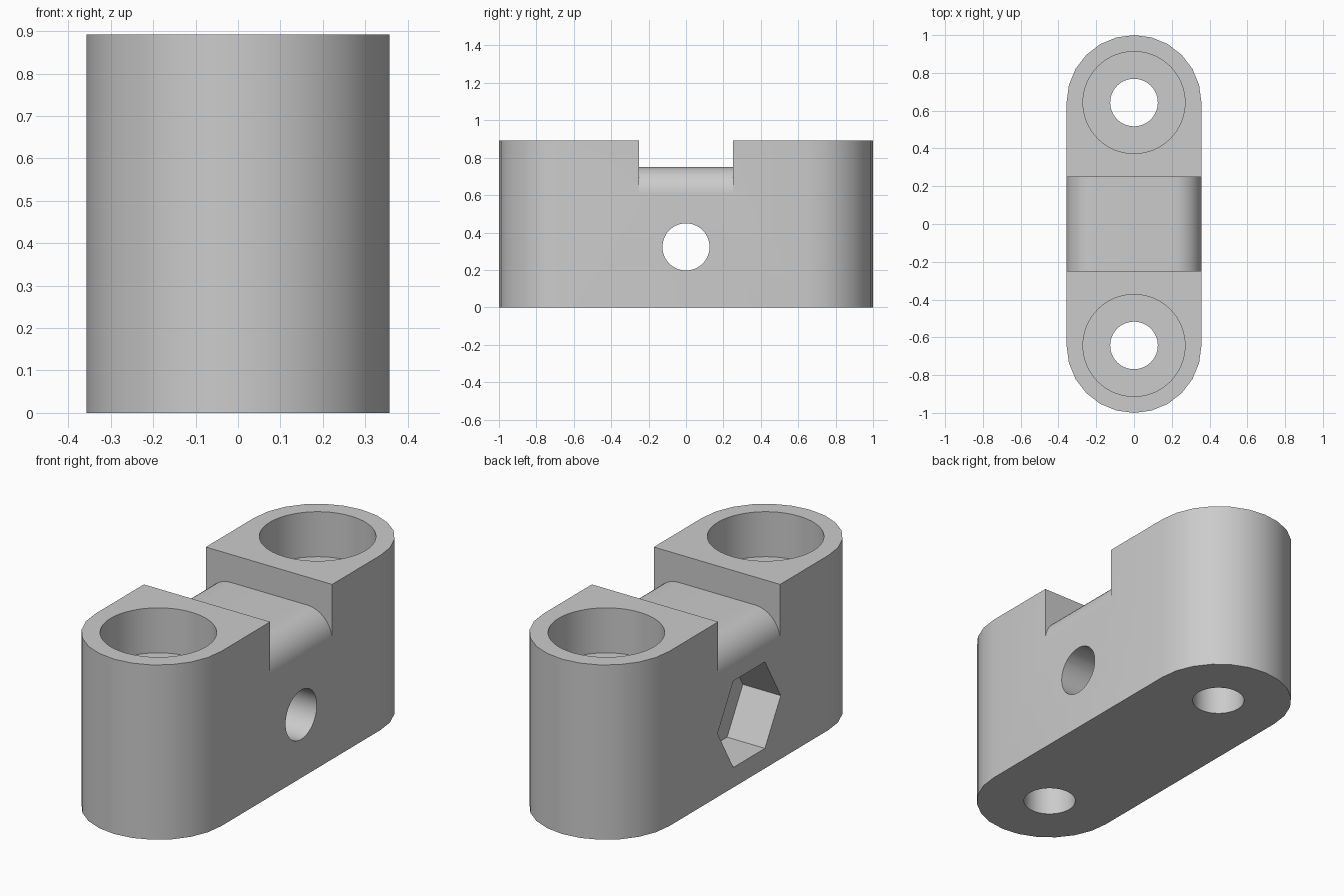
import bpy, bmesh
from math import sin, cos, pi, radians
from mathutils import Vector

cube = bpy.data.objects.get("Cube")
if cube:
    bpy.data.objects.remove(cube, do_unlink=True)

R = 0.357            # half width and end radius
PITCH = 0.643        # bolt hole distance from centre
HEIGHT = 0.893
SADDLE_TOP, FILLET = 0.75, 0.143
CROSS_Z = 0.323      # height of the cross hole

grey = bpy.data.materials.new("plain_grey")
grey.use_nodes = True
grey.diffuse_color = (0.6, 0.6, 0.6, 1)
grey.node_tree.nodes["Principled BSDF"].inputs["Base Color"].default_value = (0.6, 0.6, 0.6, 1)


def arc(cx, cy, r, start, end, n):
    angles = [radians(start + (end - start) * i / n) for i in range(n + 1)]
    return [(cx + r * cos(a), cy + r * sin(a)) for a in angles]


def circle(cx, cy, r, n):
    return arc(cx, cy, r, 0, 360, n)[:-1]


def prism(name, outline, axis, low, high):
    """Extrude a flat outline along the x, y or z axis."""
    place = {"x": lambda u, v, w: (w, u, v),
             "y": lambda u, v, w: (u, w, v),
             "z": lambda u, v, w: (u, v, w)}[axis]
    bm = bmesh.new()
    face = bm.faces.new([bm.verts.new(place(u, v, low)) for u, v in outline])
    ext = bmesh.ops.extrude_face_region(bm, geom=[face])
    moved = [g for g in ext["geom"] if isinstance(g, bmesh.types.BMVert)]
    bmesh.ops.translate(bm, verts=moved, vec=Vector(place(0, 0, high - low)))
    bmesh.ops.recalc_face_normals(bm, faces=bm.faces)
    mesh = bpy.data.meshes.new(name)
    bm.to_mesh(mesh)
    bm.free()
    mesh.materials.append(grey)
    obj = bpy.data.objects.new(name, mesh)
    bpy.context.collection.objects.link(obj)
    return obj


# Round-ended block
block = prism("clamp_block",
              arc(0, PITCH, R, 0, 180, 12) + arc(0, -PITCH, R, 180, 360, 12),
              "z", 0, HEIGHT)

# Notch that leaves a saddle with rounded shoulders
inner, low = R - FILLET, SADDLE_TOP - FILLET
saddle = ([(-0.5, 1), (-0.5, low)] + arc(-inner, low, FILLET, 180, 90, 12)
          + arc(inner, low, FILLET, 90, 0, 12) + [(0.5, low), (0.5, 1)])
cutters = [prism("notch_cutter", saddle, "y", -0.25, 0.25)]

# Bolt holes with counterbores
for side in (-1, 1):
    y = side * PITCH
    cutters.append(prism("bolt_hole_cutter", circle(0, y, 0.126, 48), "z", -0.1, 1))
    cutters.append(prism("counterbore_cutter", circle(0, y, 0.27, 64), "z", HEIGHT - 0.23, 1))

# Cross hole with a hexagonal nut pocket on one side
cutters.append(prism("cross_hole_cutter", circle(0, CROSS_Z, 0.126, 48), "x", -0.5, 0.5))
cutters.append(prism("nut_pocket_cutter", circle(0, CROSS_Z, 0.255, 6), "x", -0.5, -R + 0.214))

bpy.context.view_layer.objects.active = block
for cutter in cutters:
    cutter.hide_render = True
    mod = block.modifiers.new(cutter.name, "BOOLEAN")
    mod.operation = "DIFFERENCE"
    mod.solver = "EXACT"
    mod.object = cutter
    bpy.ops.object.modifier_apply(modifier=mod.name)
    bpy.data.objects.remove(cutter, do_unlink=True)

# Smooth the curved walls, keep the edges crisp
bpy.ops.object.select_all(action="DESELECT")
block.select_set(True)
bpy.ops.object.shade_smooth_by_angle(angle=radians(30))
